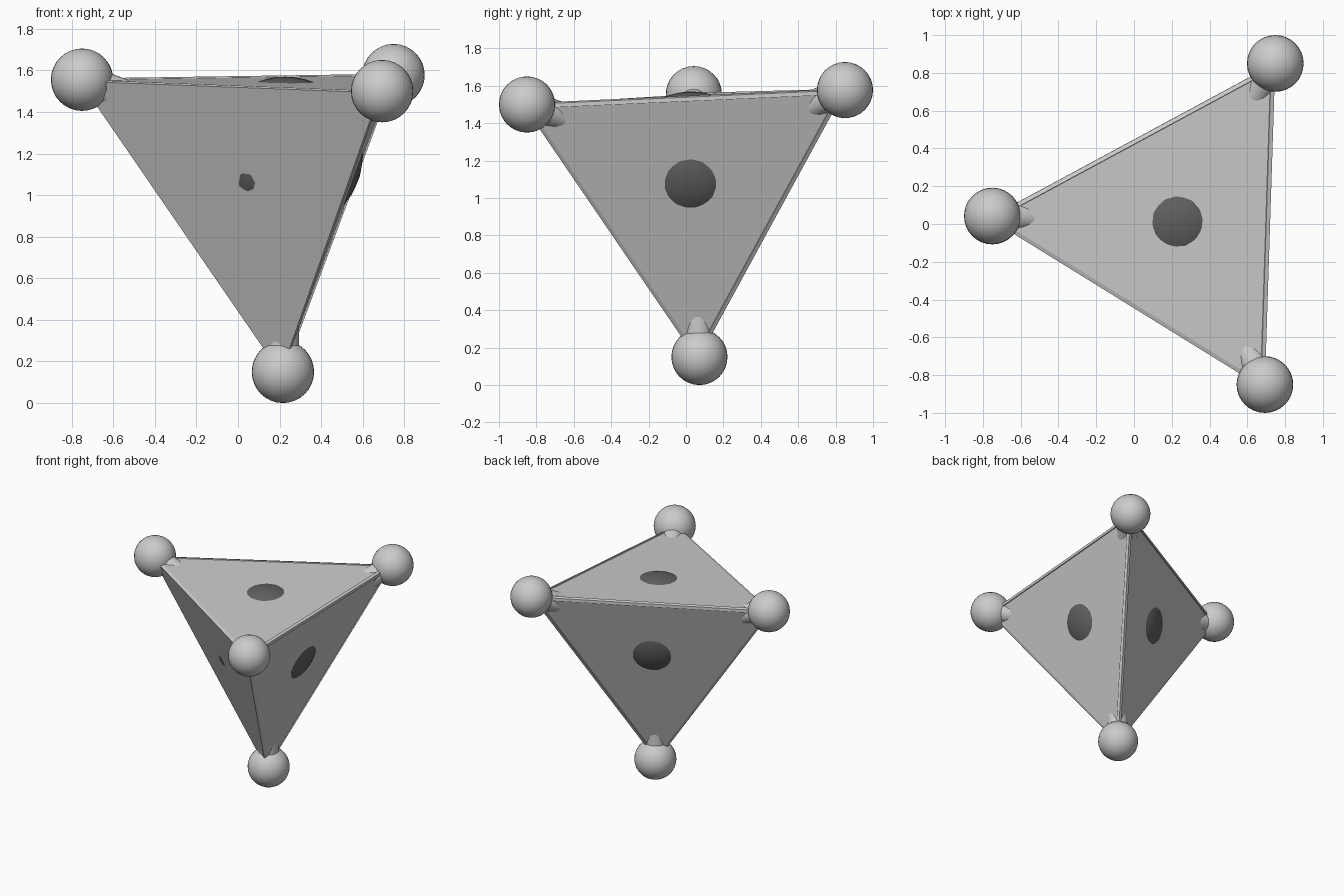
import bpy, bmesh
from mathutils import Vector

if "Cube" in bpy.data.objects:
    bpy.data.objects.remove(bpy.data.objects["Cube"])

# ball centres: left, back right, front right, bottom
P = [Vector(p) for p in ((-0.75, 0.042, 1.555), (0.748, 0.85, 1.577),
                         (0.693, -0.85, 1.50), (0.216, 0.072, 0.15))]
CENTRE = sum(P, Vector()) / 4
BALL_R, CORE_R, ROD_R, PLATE_T = 0.15, 0.374, 0.076, 0.022


def smooth(ob):
    bpy.context.view_layer.objects.active = ob
    bpy.ops.object.shade_smooth_by_angle()


def rod(name, a, b, r):
    d = b - a
    bpy.ops.mesh.primitive_cylinder_add(vertices=32, radius=r, depth=d.length, location=(a + b) / 2)
    ob = bpy.context.object
    ob.name = name
    ob.rotation_euler = d.to_track_quat('Z', 'Y').to_euler()
    smooth(ob)


def plate(name, pts, side):
    # triangular prism: extruded outward (side=1) or inward (side=-1)
    n = (pts[1] - pts[0]).cross(pts[2] - pts[0]).normalized()
    if n.dot(pts[0] - CENTRE) < 0:
        n = -n
    bm = bmesh.new()
    f = bm.faces.new([bm.verts.new(p) for p in pts])
    ext = bmesh.ops.extrude_face_region(bm, geom=[f], use_keep_orig=True)
    bmesh.ops.translate(bm, vec=n * side * PLATE_T,
                        verts=[v for v in ext['geom'] if isinstance(v, bmesh.types.BMVert)])
    bmesh.ops.recalc_face_normals(bm, faces=bm.faces)
    me = bpy.data.meshes.new(name)
    bm.to_mesh(me)
    bm.free()
    bpy.context.collection.objects.link(bpy.data.objects.new(name, me))


# corner balls with rods to the core
for name, p in zip(("left", "back", "front", "bottom"), P):
    bpy.ops.mesh.primitive_uv_sphere_add(segments=32, ring_count=16, radius=BALL_R, location=p)
    bpy.context.object.name = name + "_ball"
    smooth(bpy.context.object)
    rod(name + "_rod", CENTRE, p, ROD_R)

# dark core ball, just poking through each face
bpy.ops.mesh.primitive_ico_sphere_add(subdivisions=4, radius=CORE_R, location=CENTRE)
core = bpy.context.object
core.name = "core_ball"
smooth(core)
dark = bpy.data.materials.new("dark_grey")
dark.diffuse_color = (0.12, 0.12, 0.12, 1)
dark.use_nodes = True
dark.node_tree.nodes["Principled BSDF"].inputs["Base Color"].default_value = dark.diffuse_color
core.data.materials.append(dark)

# face plates: the front one is thickened outward, the others inward
A, B, C, D = P
plate("top_plate", [A, B, C], -1)
plate("right_plate", [B, C, D], -1)
plate("back_plate", [A, B, D], -1)
plate("front_plate", [A, C, D], 1)
